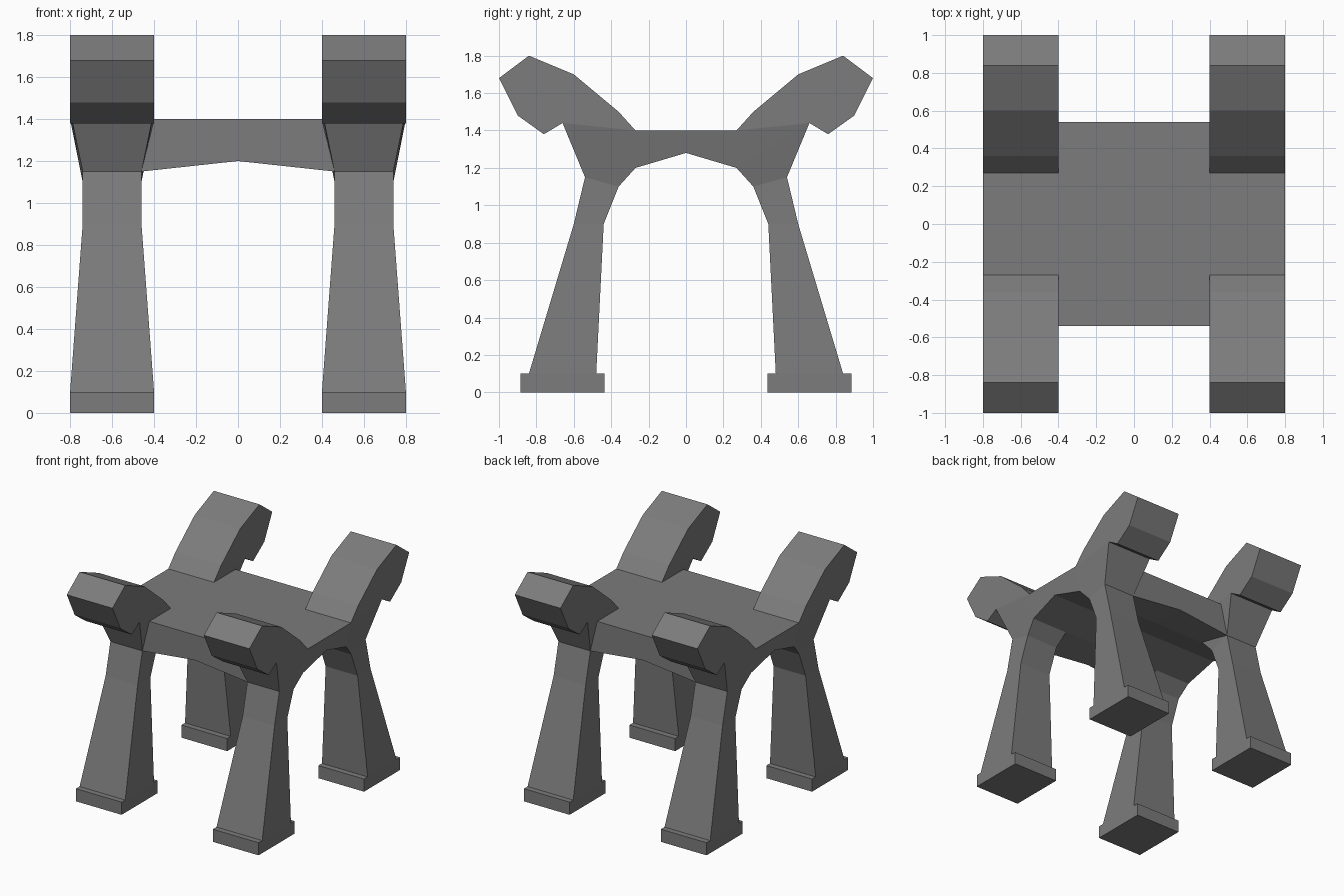
import bpy, bmesh

if "Cube" in bpy.data.objects:
    bpy.data.objects.remove(bpy.data.objects["Cube"])

grey = bpy.data.materials.new("dark_grey")
grey.diffuse_color = (0.2, 0.2, 0.2, 1)
grey.use_nodes = True
grey.node_tree.nodes["Principled BSDF"].inputs["Base Color"].default_value = grey.diffuse_color


def prism(bm, profile, skip=(), caps=True):
    """Profile points are (y, z, x_start, x_end); edges listed in skip stay open."""
    a = [bm.verts.new((p[2], p[0], p[1])) for p in profile]
    b = [bm.verts.new((p[3], p[0], p[1])) for p in profile]
    n = len(profile)
    for i in range(n):
        if i not in skip:
            j = (i + 1) % n
            bm.faces.new((a[i], a[j], b[j], b[i]))
    if caps:
        bm.faces.new(a[::-1])
        bm.faces.new(b)


def finish(name, bm, mirror):
    bmesh.ops.remove_doubles(bm, verts=bm.verts, dist=0.0005)
    bmesh.ops.recalc_face_normals(bm, faces=bm.faces)
    mesh = bpy.data.meshes.new(name)
    bm.to_mesh(mesh)
    bm.free()
    mesh.materials.append(grey)
    ob = bpy.data.objects.new(name, mesh)
    bpy.context.collection.objects.link(ob)
    if any(mirror):
        m = ob.modifiers.new("Mirror", 'MIRROR')
        m.use_axis = mirror
        m.use_mirror_merge = False
    return ob


def wide(y, z):
    return (y, z, 0.40, 0.80)


def mid(y, z):
    return (y, z, 0.44, 0.76)


def slim(y, z):
    return (y, z, 0.46, 0.74)


# Curled horns above the four corners
bm = bmesh.new()
horn = [(0.27, 1.40), (0.36, 1.50), (0.60, 1.70), (0.84, 1.80),
        (1.00, 1.68), (0.90, 1.48), (0.76, 1.38), (0.66, 1.44)]
prism(bm, [wide(*p) for p in horn], skip=(7,))
finish("corner_horns", bm, (True, True, False))

# Legs: shoulder wedge, tapering shoulder, knee and flared shin
bm = bmesh.new()
prism(bm, [wide(0.27, 1.40), mid(0.27, 1.20), wide(0.66, 1.44)], skip=(0, 1, 2))
prism(bm, [mid(0.27, 1.20), slim(0.36, 1.10), slim(0.54, 1.15), wide(0.66, 1.44)],
      skip=(1, 3))
prism(bm, [slim(0.36, 1.10), slim(0.44, 0.90), slim(0.60, 0.90), slim(0.54, 1.15)],
      skip=(1, 3))
prism(bm, [slim(0.44, 0.90), wide(0.48, 0.10), wide(0.84, 0.10), slim(0.60, 0.90)],
      skip=(1, 3))
finish("legs", bm, (True, True, False))

# Block feet
bm = bmesh.new()
prism(bm, [wide(0.435, 0.0), wide(0.885, 0.0), wide(0.885, 0.10), wide(0.435, 0.10)])
finish("feet", bm, (True, True, False))

# Central deck with arched underside and slightly undercut ends
bm = bmesh.new()
deck = [(-0.27, 1.40, 0.80), (-0.27, 1.20, 0.76), (0.0, 1.28, 0.776),
        (0.27, 1.20, 0.76), (0.27, 1.40, 0.80)]
prism(bm, [(y, z, -x, x) for y, z, x in deck], skip=(0, 3))
finish("deck", bm, (False, False, False))

# Front and back rails, with a shallow peak beneath the middle
bm = bmesh.new()
rings = []
for x, top_x, low in ((-0.46, -0.40, 1.15), (0, 0, 1.20), (0.46, 0.40, 1.15)):
    rings.append([bm.verts.new(co) for co in (
        (top_x, 0.27, 1.40), (top_x, 0.54, 1.40), (x, 0.54, low), (x, 0.27, 1.20))])
for a, b in zip(rings, rings[1:]):
    for i in range(3):
        bm.faces.new((a[i], a[i + 1], b[i + 1], b[i]))
finish("rails", bm, (False, True, False))
